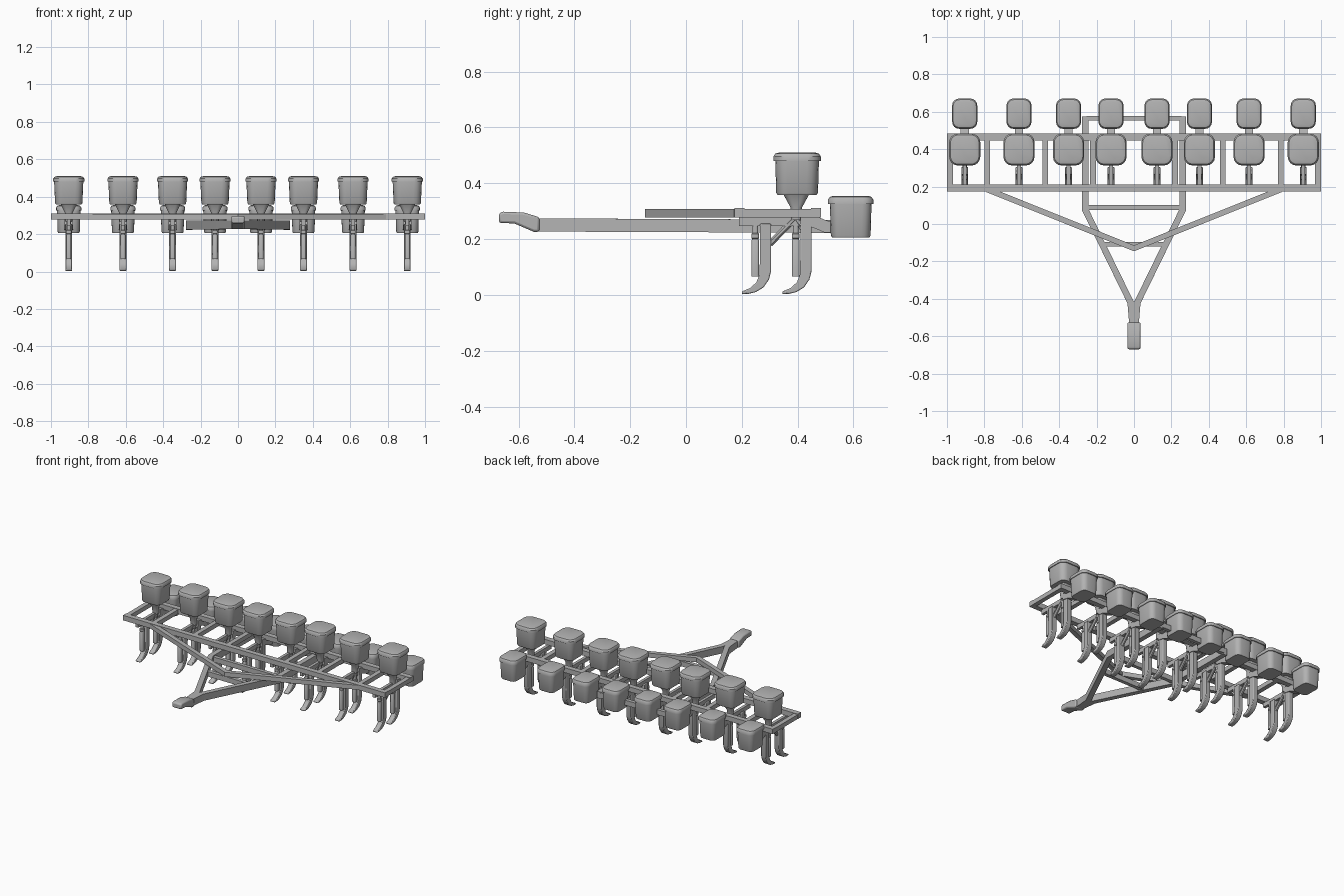
import bpy, bmesh, math
from mathutils import Vector

cube = bpy.data.objects.get("Cube")
if cube:
    bpy.data.objects.remove(cube, do_unlink=True)

steel = bpy.data.materials.new("grey steel")
steel.use_nodes = True
steel.diffuse_color = (0.45, 0.45, 0.45, 1)
steel.node_tree.nodes["Principled BSDF"].inputs["Base Color"].default_value = steel.diffuse_color

X, Z = Vector((1, 0, 0)), Vector((0, 0, 1))


def loft(name, rings, bevel=0, angle=35):
    """Skin a list of closed rings into a capped solid."""
    bm = bmesh.new()
    loops = [[bm.verts.new(p) for p in ring] for ring in rings]
    for a, b in zip(loops, loops[1:]):
        for i in range(len(a)):
            j = (i + 1) % len(a)
            bm.faces.new((a[i], a[j], b[j], b[i]))
    bm.faces.new(loops[0][::-1])
    bm.faces.new(loops[-1])
    bmesh.ops.recalc_face_normals(bm, faces=bm.faces)
    mesh = bpy.data.meshes.new(name)
    bm.to_mesh(mesh)
    bm.free()
    mesh.materials.append(steel)
    mesh.shade_smooth()
    mesh.set_sharp_from_angle(angle=math.radians(angle))
    obj = bpy.data.objects.new(name, mesh)
    bpy.context.collection.objects.link(obj)
    if bevel:
        mod = obj.modifiers.new("soft edges", "BEVEL")
        mod.width, mod.segments = bevel, 2
        mod.limit_method = "ANGLE"
    return obj


def sweep(name, path, w, h, plan=True, sides=4, bevel=0):
    """Sweep a bar along a path that lies flat (plan) or in the side plane."""
    pts = [Vector(p) for p in path]
    rings = []
    for i, p in enumerate(pts):
        before = (p - pts[i - 1]).normalized() if i else None
        after = (pts[i + 1] - p).normalized() if i < len(pts) - 1 else None
        t = ((before or after) + (after or before)).normalized()
        mitre = 1 / max(0.4, t.dot(before or after))
        side = t.cross(Z).normalized() if plan else X
        up = side.cross(t)
        a, b = (w / 2 * mitre, h / 2) if plan else (w / 2, h / 2 * mitre)
        k = math.sqrt(2) if sides == 4 else 1
        ring = []
        for n in range(sides):
            ang = math.tau * (n + 0.5) / sides
            ring.append(p + side * a * k * math.cos(ang) + up * b * k * math.sin(ang))
        rings.append(ring)
    return loft(name, rings, bevel)


def extrude_x(name, profile, x, width, bevel=0):
    return loft(name, [[(x + s * width / 2, y, z) for y, z in profile] for s in (-1, 1)], bevel)


def rounded(x, y, z, hx, hy, r, steps=4):
    ring = []
    for q, (sx, sy) in enumerate(((1, 1), (-1, 1), (-1, -1), (1, -1))):
        for n in range(steps + 1):
            a = math.pi / 2 * (q + n / steps)
            ring.append((x + sx * (hx - r) + r * math.cos(a), y + sy * (hy - r) + r * math.sin(a), z))
    return ring


def stack(name, x, y, layers):
    """Rounded box from layers of (height, half width, half depth, corner radius)."""
    return loft(name, [rounded(x, y, z, a, b, r) for z, a, b, r in layers])


def hopper(name, x, y, top, bottom, hx, hy):
    r = hx * 0.5
    stack(name + "_bin", x, y, [
        (bottom, hx * 0.82, hy * 0.82, r * 0.8), (bottom + 0.008, hx * 0.88, hy * 0.88, r),
        (top - 0.03, hx * 0.94, hy * 0.92, r)])
    stack(name + "_lid", x, y, [
        (top - 0.03, hx, hy, r * 1.1), (top - 0.014, hx, hy, r * 1.1),
        (top - 0.004, hx * 0.92, hy * 0.92, r), (top, hx * 0.76, hy * 0.76, r * 0.8)])


# Main rectangular frame
for label, y in (("front", 0.192), ("rear", 0.465)):
    sweep(label + "_toolbar", [(-1, y, 0.294), (1, y, 0.294)], 0.036, 0.034)
for s, side in ((1, "left"), (-1, "right")):
    for n, x in enumerate((0.22, 0.475, 0.785, 0.984)):
        sweep(f"{side}_frame_rib_{n}", [(s * x, 0.19, 0.293), (s * x, 0.465, 0.293)], 0.031, 0.03)

# Upper V brace
sweep("upper_brace", [(-0.785, 0.185, 0.293), (0, -0.13, 0.293), (0.785, 0.185, 0.293)], 0.03, 0.031)

# Lower towing frame
for s, side in ((1, "left"), (-1, "right")):
    sweep(side + "_tow_arm", [(s * 0.008, -0.54, 0.251), (s * 0.018, -0.42, 0.25),
                              (s * 0.26, 0.075, 0.248), (s * 0.26, 0.575, 0.245)], 0.034, 0.047)
for n, (y, half) in enumerate(((-0.108, 0.165), (0.088, 0.255), (0.565, 0.255))):
    sweep(f"tow_crossbar_{n}", [(-half, y, 0.247), (half, y, 0.247)], 0.025, 0.035)
extrude_x("hitch", [(-0.67, 0.258), (-0.67, 0.293), (-0.655, 0.298), (-0.58, 0.295), (-0.525, 0.278),
                    (-0.525, 0.226), (-0.545, 0.226), (-0.615, 0.256)], 0, 0.07, 0.008)

# Tine side profile, and the distance back to the second tine
TINE = [(0.265, 0.255), (0.305, 0.255), (0.305, 0.085), (0.297, 0.055), (0.278, 0.027), (0.25, 0.01),
        (0.225, 0.004), (0.2, 0.003), (0.2, 0.012), (0.23, 0.025), (0.252, 0.045), (0.264, 0.075)]
BACK = 0.145


def row_unit(x, tag):
    # Hoppers and feed funnel
    hopper("seed_hopper_" + tag, x, 0.398, 0.51, 0.358, 0.083, 0.085)
    stack("funnel_" + tag, x, 0.395, [
        (0.268, 0.018, 0.018, 0.012), (0.312, 0.02, 0.02, 0.014), (0.36, 0.043, 0.046, 0.024)])
    hopper("rear_hopper_" + tag, x, 0.59, 0.355, 0.205, 0.067, 0.081)
    sweep("rear_hopper_arm_" + tag, [(x, 0.41, 0.27), (x, 0.46, 0.262), (x, 0.5, 0.245), (x, 0.54, 0.243)],
          0.045, 0.042, plan=False)
    # Carrier beam under the frame
    sweep("carrier_" + tag, [(x, 0.19, 0.262), (x, 0.47, 0.262)], 0.02, 0.03)
    # Two curved tines, each with a seed tube ahead of it
    for n, dy in enumerate((0, BACK)):
        extrude_x(f"tine_{tag}_{n}", [(y + dy, z) for y, z in TINE], x, 0.036, 0.004)
        y = 0.248 + dy
        stack(f"seed_tube_{tag}_{n}", x, y, [
            (0.066, 0.013, 0.014, 0.008), (0.195, 0.013, 0.014, 0.008), (0.2, 0.01, 0.011, 0.007),
            (0.204, 0.014, 0.014, 0.008), (0.218, 0.014, 0.014, 0.008), (0.222, 0.01, 0.01, 0.007),
            (0.255, 0.01, 0.01, 0.007)])
    # Hoses from the funnel to the tines
    sweep("front_hose_" + tag, [(x, 0.39, 0.275), (x, 0.3, 0.182)], 0.024, 0.024, False, 8)
    sweep("rear_hose_" + tag, [(x, 0.395, 0.275), (x, 0.43, 0.22)], 0.024, 0.024, False, 8)


for n, x in enumerate((0.123, 0.35, 0.615, 0.905)):
    row_unit(x, f"left_{n}")
    row_unit(-x, f"right_{n}")
